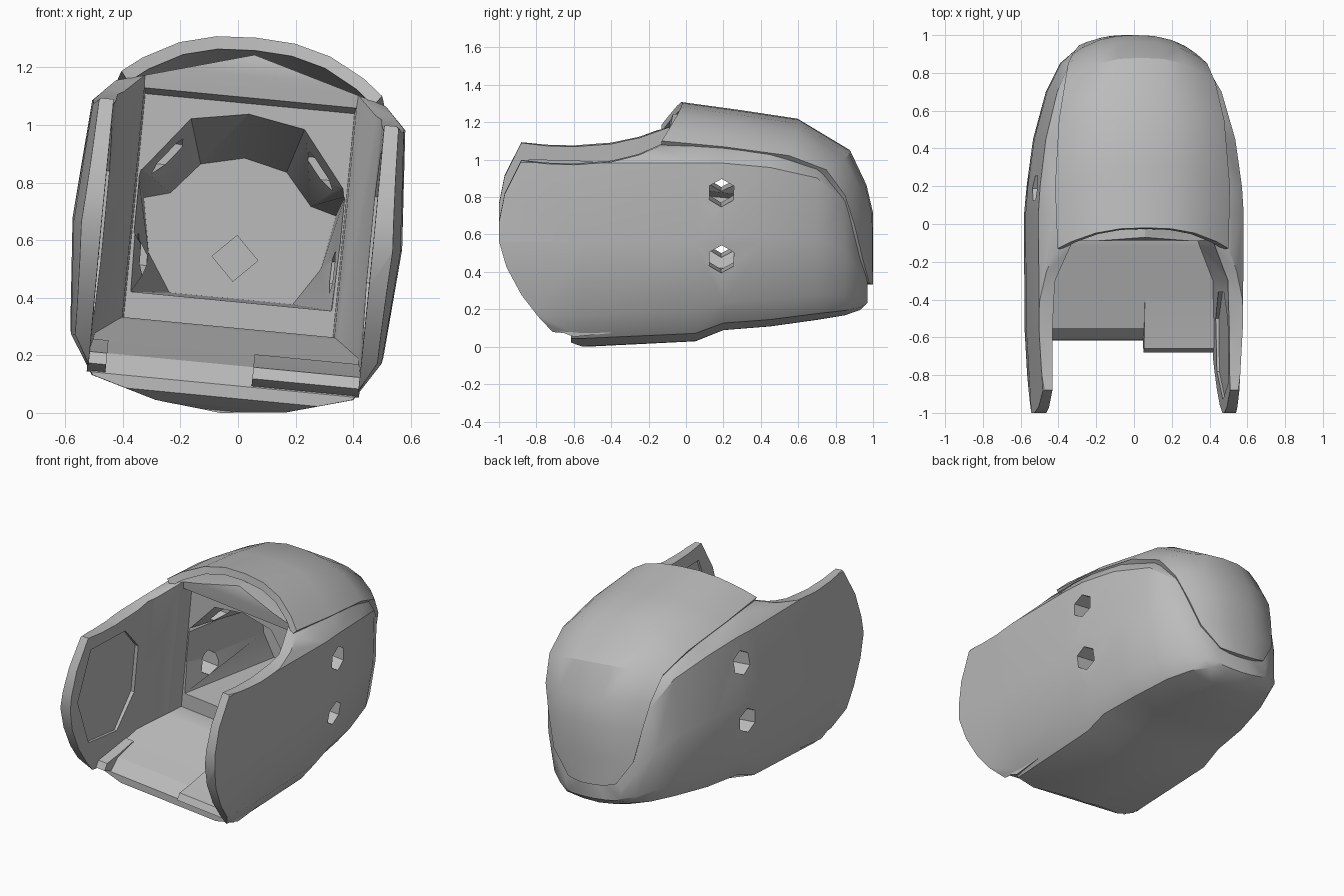
import bpy, bmesh, math
from mathutils import Matrix, Vector

if "Cube" in bpy.data.objects:
    bpy.data.objects.remove(bpy.data.objects["Cube"], do_unlink=True)

grey = bpy.data.materials.new("plain grey")
grey.use_nodes = True
grey.diffuse_color = (0.5, 0.5, 0.5, 1)
grey.node_tree.nodes["Principled BSDF"].inputs["Base Color"].default_value = (0.5, 0.5, 0.5, 1)


def finish(name, bm):
    bmesh.ops.recalc_face_normals(bm, faces=bm.faces)
    mesh = bpy.data.meshes.new(name)
    bm.to_mesh(mesh)
    bm.free()
    mesh.materials.append(grey)
    obj = bpy.data.objects.new(name, mesh)
    bpy.context.collection.objects.link(obj)
    return obj


def loft(name, rings, closed=True):
    """Skin a row of equal rings; closed rings also get end caps."""
    bm = bmesh.new()
    rows = [[bm.verts.new(p) for p in ring] for ring in rings]
    n = len(rows[0])
    for a, b in zip(rows, rows[1:]):
        for i in range(n if closed else n - 1):
            j = (i + 1) % n
            bm.faces.new((a[i], a[j], b[j], b[i]))
    if closed:
        bm.faces.new(rows[0])
        bm.faces.new(rows[-1])
    return finish(name, bm)


def prism(name, profile, x0, x1):
    return loft(name, [[(x, y, z) for y, z in profile] for x in (x0, x1)])


def apply(obj, mod):
    bpy.context.view_layer.objects.active = obj
    bpy.ops.object.modifier_apply(modifier=mod.name)


def boolean(obj, cutter, operation="DIFFERENCE"):
    cutter.hide_render = True
    mod = obj.modifiers.new("cut", "BOOLEAN")
    mod.operation, mod.object, mod.solver = operation, cutter, "EXACT"
    apply(obj, mod)
    bpy.data.objects.remove(cutter, do_unlink=True)


def body_ring(y, w, low, shoulder, top):
    h = shoulder - low
    half = [(0.4, low + 0.022 * h), (0.8, low + 0.08 * h), (0.95, low + 0.2 * h),
            (1, low + 0.55 * h), (0.95, shoulder - 0.07 * h), (0.82, shoulder)]
    right = [(w * x, y, z) for x, z in half]
    left = [(-x, y, z) for x, y, z in reversed(right)]
    return [(0, y, low)] + right + [(0, y, top)] + left


# Outer hull: y, half width, bottom, shoulder, top
hull = loft("body_shell", [body_ring(*s) for s in (
    (-1.05, 0.54, 0, 1.12, 1.25), (-0.55, 0.57, 0, 1.12, 1.25),
    (0.05, 0.575, 0.03, 1.115, 1.25), (0.2, 0.565, 0.09, 1.11, 1.23),
    (0.45, 0.53, 0.11, 1.08, 1.18), (0.7, 0.46, 0.145, 1.01, 1.08),
    (0.85, 0.38, 0.17, 0.86, 0.95), (0.93, 0.28, 0.2, 0.6, 0.7),
    (0.97, 0.19, 0.24, 0.37, 0.42))])

# Side outline trims the cheeks and the scooped upper edge
outline = [(-1, 0.62), (-1, 0.72), (-0.97, 0.87), (-0.88, 1.05), (-0.75, 1.035),
           (-0.6, 1.03), (-0.4, 1.045), (-0.25, 1.08), (-0.15, 1.12), (-0.1, 1.14),
           (-0.03, 1.4), (1.2, 1.4), (1.2, -0.2), (-0.5, -0.2), (-0.53, 0.01),
           (-0.68, 0.09), (-0.78, 0.2), (-0.88, 0.33), (-0.96, 0.48)]
boolean(hull, prism("outline_cutter", outline, -1, 1), "INTERSECT")

# Front cavity: y, half width, floor, ceiling
cavity = [[(-w, y, lo), (w, y, lo), (w, y, hi), (-w, y, hi)] for y, w, lo, hi in (
    (-1.2, 0.475, -0.2, 1.5), (-0.62, 0.47, -0.2, 1.5), (-0.615, 0.47, 0.1, 1.5),
    (-0.55, 0.47, 0.17, 1.5), (-0.3, 0.46, 0.235, 1.5), (-0.12, 0.385, 0.29, 1.4),
    (-0.08, 0.37, 0.3, 1.1), (0, 0.365, 0.3, 1.08))]
boolean(hull, loft("cavity_cutter", cavity))

# Rear chamber: arched opening that shrinks to a smaller back panel,
# its floor sitting one step above the front floor
def arch_ring(y, half, peak):
    right = [(x, y, z) for x, z in half]
    return right + [(0, y, peak)] + [(-x, y, z) for x, y, z in reversed(right)]

opening = [(0.355, 0.39), (0.36, 0.6), (0.36, 0.79), (0.355, 0.82), (0.2, 1.015)]
back_panel = [(0.215, 0.4), (0.3, 0.53), (0.335, 0.72), (0.245, 0.745), (0.15, 0.855)]
boolean(hull, loft("chamber_cutter", [arch_ring(-0.03, opening, 1.05),
                                      arch_ring(0.7, back_panel, 0.89)]))

# Shallow recess inside each cheek
recess = [(-0.93, 0.65), (-0.84, 0.96), (-0.5, 0.95), (-0.36, 0.8), (-0.36, 0.5),
          (-0.5, 0.3), (-0.78, 0.33)]
for s in (-1, 1):
    boolean(hull, prism("recess_cutter", recess, s * 0.4, s * 0.485))

# Hexagonal side holes, two on each side
for s in (-1, 1):
    for zc in (0.525, 0.88):
        ring = [(0.19 + 0.075 * math.cos(a), zc + 0.075 * math.sin(a))
                for a in (math.tau * i / 6 + 0.5 for i in range(6))]
        boolean(hull, prism("hole_cutter", ring, s * 0.22, s * 0.8))

# Diamond socket in the back of the chamber
diamond = [[(x, y, 0.54 + z) for x, z in ((-0.08, 0), (0, -0.08), (0.08, 0), (0, 0.08))]
           for y in (0.6, 0.78)]
boolean(hull, loft("socket_cutter", diamond))

# Floor lips: a wide one on one side, a small corner one on the other
lip_profile = [(-0.68, 0.13), (-0.66, 0.17), (-0.55, 0.185), (-0.4, 0.215),
               (-0.4, 0.12), (-0.6, 0.1)]
lip = prism("floor_lip", lip_profile, 0.1, 0.475)
ledge = prism("floor_lip_corner", lip_profile, -0.475, -0.41)

# Visor roof: centre line point, then edge half width and edge point
def roof_ring(yc, zc, w, ye, ze):
    ring = []
    for t in (-1, -0.85, -0.58, -0.3, 0, 0.3, 0.58, 0.85, 1):
        k = abs(t) ** 2.5
        ring.append((w * t, yc + (ye - yc) * k, zc + (ze - zc) * k))
    return ring

roof = loft("visor_roof", [roof_ring(*s) for s in (
    (-0.02, 1.31, 0.455, -0.13, 1.15), (0.3, 1.265, 0.465, 0.2, 1.12),
    (0.6, 1.22, 0.44, 0.55, 1.07), (0.88, 1.05, 0.4, 0.75, 0.99),
    (0.965, 0.87, 0.37, 0.85, 0.85), (1.0, 0.72, 0.33, 0.9, 0.69),
    (1.0, 0.52, 0.28, 0.945, 0.5), (1.0, 0.34, 0.17, 0.98, 0.36))], closed=False)
# Make the open skin face outward before thickening it inward
roof.data.update()
if sum(p.normal.dot(Vector((0, 0.5, 1))) for p in roof.data.polygons) < 0:
    roof.data.flip_normals()
solid = roof.modifiers.new("thickness", "SOLIDIFY")
solid.thickness, solid.offset = 0.045, -1
apply(roof, solid)

# Lean the whole model slightly to its left and shade it
lean = (Matrix.Translation((0, 0, 0.65)) @ Matrix.Rotation(math.radians(5.5), 4, "Y")
        @ Matrix.Translation((0, 0, -0.65)))
parts = [hull, lip, ledge, roof]
low = min((lean @ v.co).z for p in parts for v in p.data.vertices)
for part in parts:
    part.data.transform(Matrix.Translation((0, 0, -low)) @ lean)
    bpy.ops.object.select_all(action="DESELECT")
    part.select_set(True)
    bpy.context.view_layer.objects.active = part
    bpy.ops.object.shade_smooth_by_angle(angle=math.radians(30))
